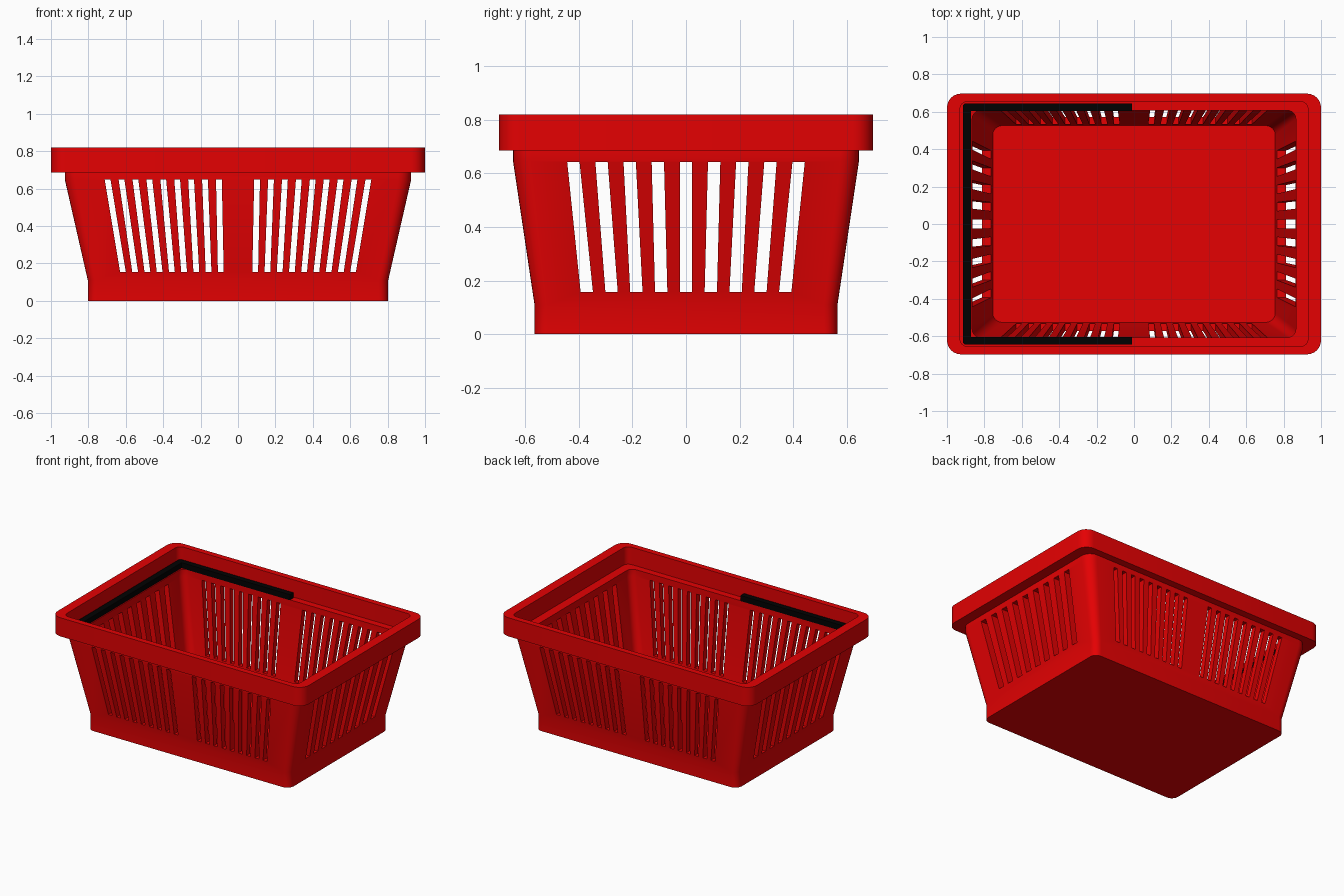
import bpy, bmesh, math

old = bpy.data.objects.get("Cube")
if old:
    bpy.data.objects.remove(old, do_unlink=True)


def material(name, rgb):
    m = bpy.data.materials.new(name)
    m.use_nodes = True
    m.diffuse_color = (*rgb, 1)
    m.node_tree.nodes["Principled BSDF"].inputs["Base Color"].default_value = (*rgb, 1)
    return m


red = material("red plastic", (0.78, 0.0003, 0.0008))
black = material("black plastic", (0.0004, 0.0004, 0.0004))


def make_object(name, bm, mat):
    bmesh.ops.recalc_face_normals(bm, faces=bm.faces)
    mesh = bpy.data.meshes.new(name)
    bm.to_mesh(mesh)
    bm.free()
    mesh.materials.append(mat)
    ob = bpy.data.objects.new(name, mesh)
    bpy.context.collection.objects.link(ob)
    return ob


def rounded_ring(bm, hx, hy, r, z, steps=6):
    """Ring of vertices along a rounded rectangle."""
    ring = []
    for k, (sx, sy) in enumerate([(1, 1), (-1, 1), (-1, -1), (1, -1)]):
        for i in range(steps + 1):
            a = math.pi / 2 * (k + i / steps)
            ring.append(bm.verts.new((sx * (hx - r) + r * math.cos(a),
                                      sy * (hy - r) + r * math.sin(a), z)))
    return ring


def prism(bm, outline, axis, low, high):
    """Extrude a (u, v) outline along x, y or z."""
    def place(u, v, w):
        return {"x": (w, u, v), "y": (u, w, v), "z": (u, v, w)}[axis]
    a = [bm.verts.new(place(u, v, low)) for u, v in outline]
    b = [bm.verts.new(place(u, v, high)) for u, v in outline]
    n = len(outline)
    bm.faces.new(a)
    bm.faces.new(b[::-1])
    for i in range(n):
        bm.faces.new((a[i], b[i], b[(i + 1) % n], a[(i + 1) % n]))


# Basket shell: up the outside, over the rim, down the inside to the floor
profile = [
    (0.803, 0.565, 0.05, 0), (0.803, 0.565, 0.05, 0.11),
    (0.925, 0.645, 0.07, 0.645), (0.925, 0.645, 0.07, 0.686),
    (1.0, 0.697, 0.075, 0.686), (1.0, 0.697, 0.075, 0.82),
    (0.93, 0.655, 0.04, 0.82), (0.93, 0.655, 0.04, 0.695),
    (0.865, 0.607, 0.045, 0.695), (0.865, 0.607, 0.045, 0.645),
    (0.755, 0.526, 0.05, 0.11),
]
bm = bmesh.new()
rings = [rounded_ring(bm, *p) for p in profile]
for lower, upper in zip(rings, rings[1:]):
    n = len(lower)
    for i in range(n):
        j = (i + 1) % n
        bm.faces.new((lower[i], lower[j], upper[j], upper[i]))
bm.faces.new(rings[0][::-1])
bm.faces.new(rings[-1])
basket = make_object("basket", bm, red)


# Fanned slots, cut straight through opposite walls
def cut_slots(axis, centres, width, low, high):
    bm = bmesh.new()
    h = width / 2
    for bottom, top in centres:
        prism(bm, [(bottom - h, low), (bottom + h, low),
                   (top + h, high), (top - h, high)], axis, -1.2, 1.2)
    cutter = make_object("slot_cutter", bm, red)
    cutter.hide_render = True
    mod = basket.modifiers.new("slots", "BOOLEAN")
    mod.operation = "DIFFERENCE"
    mod.solver = "EXACT"
    mod.object = cutter
    bpy.context.view_layer.objects.active = basket
    bpy.ops.object.modifier_apply(modifier=mod.name)
    bpy.data.objects.remove(cutter, do_unlink=True)


cut_slots("y", [(s * (0.092 + 0.0654 * i), s * (0.102 + 0.0744 * i))
                for s in (-1, 1) for i in range(9)], 0.031, 0.155, 0.648)
cut_slots("x", [(0.0925 * i, 0.105 * i) for i in range(-4, 5)], 0.046, 0.157, 0.642)

# Carrying handle folded down onto the ledge
c = 0.012
half = [(-0.01, 0.605), (-0.01, 0.645), (-0.915 + c, 0.645), (-0.915, 0.645 - c)]
inner = [(-0.872, 0.605)]
outline = half + [(x, -y) for x, y in half[::-1]] + [(x, -y) for x, y in inner] + inner
bm = bmesh.new()
prism(bm, outline, "z", 0.693, 0.733)
handle = make_object("handle", bm, black)

for ob in (basket, handle):
    bpy.ops.object.select_all(action="DESELECT")
    ob.select_set(True)
    bpy.context.view_layer.objects.active = ob
    bpy.ops.object.shade_smooth_by_angle(angle=math.radians(30))
